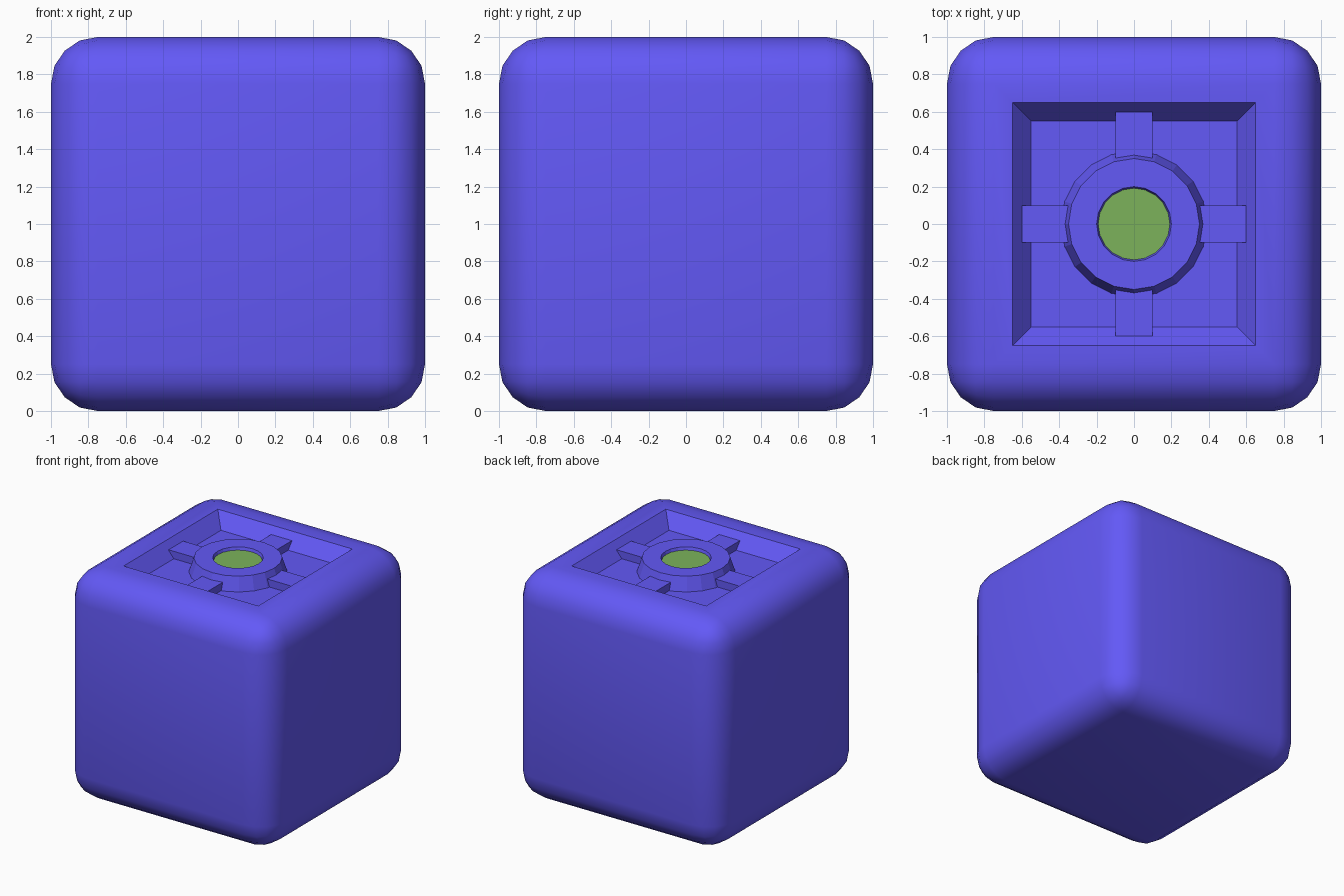
import bpy, bmesh
from math import cos, sin, pi, radians

if "Cube" in bpy.data.objects:
    bpy.data.objects.remove(bpy.data.objects["Cube"])

TOP, FLOOR = 2.0, 1.88


def material(name, color):
    m = bpy.data.materials.new(name)
    m.diffuse_color = color
    m.use_nodes = True
    m.node_tree.nodes["Principled BSDF"].inputs["Base Color"].default_value = m.diffuse_color
    return m


BLUE = material("blue", (0.125, 0.1, 0.93, 1))
GREEN = material("green", (0.2, 0.45, 0.105, 1))


def finish(name, bm, mat, smooth_angle=None):
    bmesh.ops.recalc_face_normals(bm, faces=bm.faces)
    mesh = bpy.data.meshes.new(name)
    bm.to_mesh(mesh)
    bm.free()
    obj = bpy.data.objects.new(name, mesh)
    bpy.context.collection.objects.link(obj)
    mesh.materials.append(mat)
    if smooth_angle:
        bpy.ops.object.select_all(action='DESELECT')
        obj.select_set(True)
        bpy.context.view_layer.objects.active = obj
        bpy.ops.object.shade_smooth_by_angle(angle=radians(smooth_angle))
    return obj


def box(name, lo, hi, mat):
    bm = bmesh.new()
    bmesh.ops.create_cube(bm, size=1)
    for v in bm.verts:
        v.co = [(a + b) / 2 + c * (b - a) for a, b, c in zip(lo, hi, v.co)]
    return finish(name, bm, mat)


def lathe(name, profile, sides, mat, cap=False):
    bm = bmesh.new()
    rings = [[bm.verts.new((r * cos(2 * pi * i / sides), r * sin(2 * pi * i / sides), z))
              for i in range(sides)] for r, z in profile]
    for a, b in zip(rings, rings[1:]):
        for i in range(sides):
            j = (i + 1) % sides
            bm.faces.new((a[i], a[j], b[j], b[i]))
    if cap:
        bm.faces.new(rings[-1])
        bm.faces.new(rings[0][::-1])
    return finish(name, bm, mat)


# Rounded cube body with a sloped square recess in its top
bm = bmesh.new()
bmesh.ops.create_cube(bm, size=2)
bmesh.ops.translate(bm, verts=bm.verts, vec=(0, 0, 1))
bmesh.ops.bevel(bm, geom=bm.edges[:], offset=0.25, segments=4,
                profile=0.5, affect='EDGES', clamp_overlap=True)
top = max(bm.faces, key=lambda f: f.calc_center_median().z)
for _ in range(2):
    bmesh.ops.inset_region(bm, faces=[top], thickness=0.1, use_even_offset=True)
bmesh.ops.translate(bm, verts=top.verts[:], vec=(0, 0, FLOOR - TOP))
finish("body", bm, BLUE, 35)

# Raised collar with a tapered hole, closed underneath inside the body
lathe("collar", [(0.19, FLOOR - 0.02), (0.39, FLOOR - 0.02), (0.39, FLOOR), (0.35, TOP),
                 (0.2, TOP), (0.19, 1.97), (0.19, FLOOR - 0.02)], 20, BLUE)

# Green button in the hole
lathe("button", [(0.192, FLOOR - 0.01), (0.192, 1.975)], 20, GREEN, cap=True)

# Four bars from the collar toward the recess walls
for name, dx, dy in (("right", 1, 0), ("left", -1, 0), ("back", 0, 1), ("front", 0, -1)):
    ends = [(0.34 * dx, 0.34 * dy), (0.6 * dx, 0.6 * dy)]
    lo = (min(e[0] for e in ends) - 0.1 * abs(dy), min(e[1] for e in ends) - 0.1 * abs(dx), FLOOR - 0.01)
    hi = (max(e[0] for e in ends) + 0.1 * abs(dy), max(e[1] for e in ends) + 0.1 * abs(dx), 1.945)
    box(name + "_bar", lo, hi, BLUE)
